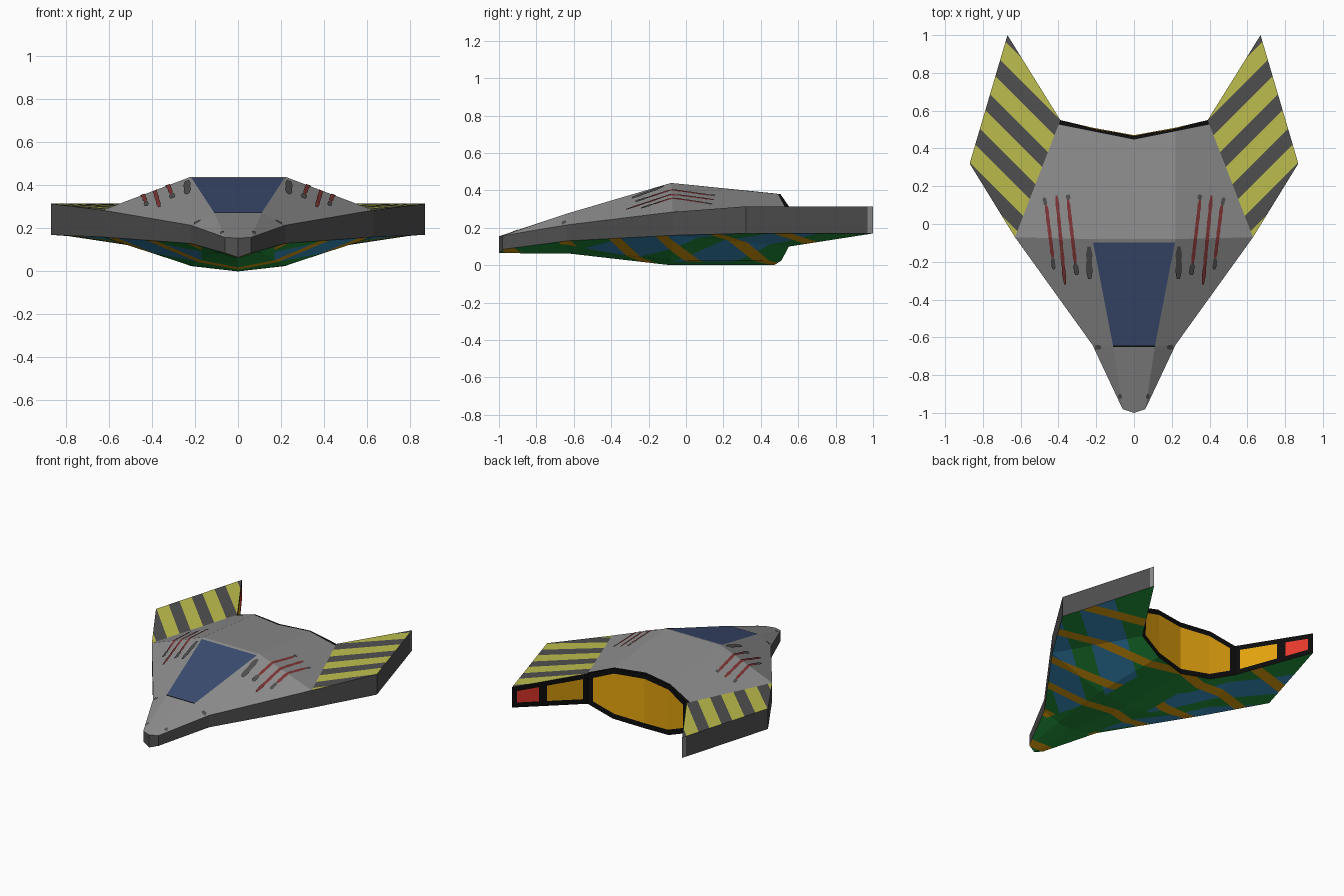
import bpy, bmesh
from mathutils import Vector
from mathutils.bvhtree import BVHTree

if "Cube" in bpy.data.objects:
    bpy.data.objects.remove(bpy.data.objects["Cube"])


def srgb(c):
    c /= 255
    return c / 12.92 if c <= 0.04045 else ((c + 0.055) / 1.055) ** 2.4


COLOURS = {
    "deck_grey": (140, 140, 140), "dark_grey": (80, 80, 80), "canopy_blue": (60, 76, 114),
    "stripe_yellow": (190, 190, 78), "scratch_red": (126, 52, 52), "flame_red": (236, 58, 44),
    "camo_green": (36, 152, 62), "camo_blue": (60, 150, 200), "black": (12, 12, 12),
    "engine_gold": (226, 162, 14)}
NAMES = list(COLOURS)
MATS = []
for name, rgb in COLOURS.items():
    m = bpy.data.materials.new(name)
    m.diffuse_color = (*[srgb(c) for c in rgb], 1)
    m.use_nodes = True
    m.node_tree.nodes["Principled BSDF"].inputs["Base Color"].default_value = m.diffuse_color
    MATS.append(m)
IDX = {n: i for i, n in enumerate(NAMES)}


def finish(name, bm):
    """Turn a half mesh into a mirrored object."""
    me = bpy.data.meshes.new(name)
    bm.to_mesh(me)
    for m in MATS:
        me.materials.append(m)
    ob = bpy.data.objects.new(name, me)
    bpy.context.collection.objects.link(ob)
    mod = ob.modifiers.new("mirror", "MIRROR")
    mod.use_clip = True
    mod.merge_threshold = 0.0005
    return ob


# Hull: named points of the right half
P = {
    "n0t": (0, -1, .155), "n0b": (0, -1, .065), "nt": (.06, -.98, .158), "nb": (.06, -.98, .085),
    "e1t": (.22, -.64, .215), "e1b": (.22, -.64, .13), "e2t": (.63, -.07, .285), "e2b": (.63, -.07, .16),
    "wt": (.87, .32, .315), "wb": (.87, .32, .17), "tt": (.67, 1, .315), "tb": (.67, 1, .17),
    "r1c": (0, -.65, .272), "r1": (.11, -.65, .272), "r2c": (0, -.08, .44), "r2": (.22, -.08, .44),
    "t0": (0, .465, .385), "t1": (.22, .505, .38), "t2": (.39, .55, .315),
    "b0": (0, .47, 0), "b1": (.22, .51, .025), "b2": (.39, .55, .10),
    "c1": (0, -.62, .062), "c2": (0, -.08, 0), "k1": (.11, -.63, .085), "k2": (.22, -.08, .027),
}
FACES = {
    "deck_grey": "n0t nt r1 r1c, r2c r2 t1 t0, nt e1t r1, r1 e1t e2t r2, r2 e2t t2 t1",
    "canopy_blue": "r1c r1 r2 r2c",
    "stripe_yellow": "e2t wt tt t2",
    "dark_grey": "n0b nb nt n0t, nb e1b e1t nt, e1b e2b e2t e1t, e2b wb wt e2t, wb tb tt wt",
    "camo_green": "n0b c1 k1 nb, c1 c2 k2 k1, c2 b0 b1 k2, nb k1 e1b, k1 k2 e2b e1b, "
                  "k2 b1 b2 e2b, e2b b2 tb wb",
    "engine_gold": "t0 t1 b1 b0, t1 t2 b2 b1",
    "flame_red": "t2 tt tb b2",
}
bm = bmesh.new()
V = {k: bm.verts.new(p) for k, p in P.items()}
for mat, text in FACES.items():
    for quad in text.split(","):
        bm.faces.new([V[k] for k in quad.split()]).material_index = IDX[mat]
bmesh.ops.recalc_face_normals(bm, faces=bm.faces[:])
if sum(f.normal.z for f in bm.faces if f.material_index == IDX["stripe_yellow"]) < 0:
    bmesh.ops.reverse_faces(bm, faces=bm.faces[:])
surface = BVHTree.FromBMesh(bm)


def having(*mats):
    return [f for f in bm.faces if NAMES[f.material_index] in mats]


def cut(mat, co, no):
    faces = having(mat)
    geom = faces + list({e for f in faces for e in f.edges}) + list({v for f in faces for v in f.verts})
    bmesh.ops.bisect_plane(bm, geom=geom, dist=1e-5, plane_co=co, plane_no=no)


def paint_beyond(mat, co, no, new):
    """Cut the faces of one colour by a plane and recolour the far side."""
    cut(mat, co, no)
    for f in having(mat):
        if (f.calc_center_median() - Vector(co)).dot(Vector(no)) > 1e-4:
            f.material_index = IDX[new]


# Engine exhausts: black rims round the glowing openings
for mat, width in (("engine_gold", .036), ("flame_red", .034)):
    rim = bmesh.ops.inset_region(bm, faces=having(mat), thickness=width, use_boundary=False,
                                 use_even_offset=True)["faces"]
    for f in rim:
        f.material_index = IDX["black"]
for x in (.54, .57):
    cut("flame_red", (x, 0, 0), (1, 0, 0))
for f in having("flame_red"):
    x = f.calc_center_median().x
    f.material_index = IDX["engine_gold" if x < .54 else "black" if x < .57 else "flame_red"]

# Black trailing edge of the deck, canopy top frame and pale wing tips
paint_beyond("deck_grey", (0, .447, 0), (-.2, 1, 0), "black")
paint_beyond("canopy_blue", (0, -.098, 0), (0, 1, 0), "deck_grey")
paint_beyond("canopy_blue", (0, -.642, 0), (0, -1, 0), "black")
paint_beyond("dark_grey", (0, .97, 0), (0, 1, 0), "deck_grey")

# Wing hazard stripes, at 45 degrees
START, STEP, WIDTH = -.78, .235, .125
for i in range(6):
    for s in (START + i * STEP, START + i * STEP + WIDTH):
        cut("stripe_yellow", (0, s, 0), (-1, 1, 0))
for f in having("stripe_yellow"):
    c = f.calc_center_median()
    if (c.y - c.x - START) % STEP > WIDTH:
        f.material_index = IDX["dark_grey"]

# Belly camouflage: orange bands over blue patches on green
ORANGE = (-.92, -.55, -.2, .13, .5, .88)
HALF = .042
BLUE = ((-.68, -.4), (-.22, .1))
for t in ORANGE:
    for d in (-HALF, HALF):
        cut("camo_green", (0, t + d, 0), (.45, 1, 0))
for band in BLUE:
    for u in band:
        cut("camo_green", (0, u, 0), (-.8, 1, 0))
cut("camo_green", (.17, 0, 0), (1, 0, 0))
for f in having("camo_green"):
    c = f.calc_center_median()
    t, u = c.y + .45 * c.x, c.y - .8 * c.x
    hit = [i for i, o in enumerate(ORANGE) if abs(t - o) < HALF]
    if hit and (c.x > .17 or hit[0] % 2 == 0):
        f.material_index = IDX["engine_gold"]
    elif c.x > .17 and any(a < u < b for a, b in BLUE):
        f.material_index = IDX["camo_blue"]
finish("hull", bm)


# Thin painted strips laid on the deck
def strip(bm, a, b, width, mat, steps=10):
    a, b = Vector(a), Vector(b)
    side = Vector((-(b - a).y, (b - a).x)).normalized() * width / 2
    rows = []
    for i in range(steps + 1):
        p = a.lerp(b, i / steps)
        w = side * (.5 if i in (0, steps) else .8 + .2 * (i % 2))
        hits = [surface.ray_cast(Vector((q.x, q.y, 2)), Vector((0, 0, -1)))[0] for q in (p - w, p + w)]
        if None not in hits:
            rows.append([bm.verts.new(h + Vector((0, 0, .004))) for h in hits])
    for r, s in zip(rows, rows[1:]):
        f = bm.faces.new((r[0], s[0], s[1], r[1]))
        f.normal_update()
        if f.normal.z < 0:
            f.normal_flip()
        f.material_index = IDX[mat]


# Claw scratches
bm = bmesh.new()
for a, b in (((.35, .13), (.31, -.21)), ((.41, .15), (.365, -.32)), ((.465, .10), (.43, -.18))):
    strip(bm, a, b, .02, "scratch_red")
finish("claw_scratches", bm)

# Bare worn patches beside the scratches, canopy and nose
bm = bmesh.new()
for a, b, w in (((.35, .155), (.347, .13), .025), ((.475, .14), (.468, .10), .022),
                ((.31, -.21), (.303, -.27), .028), ((.43, -.18), (.424, -.24), .022),
                ((.238, -.12), (.235, -.29), .034), ((.175, -.655), (.215, -.65), .026),
                ((.075, -.90), (.07, -.95), .02)):
    strip(bm, a, b, w, "dark_grey", 4)
finish("worn_patches", bm)
